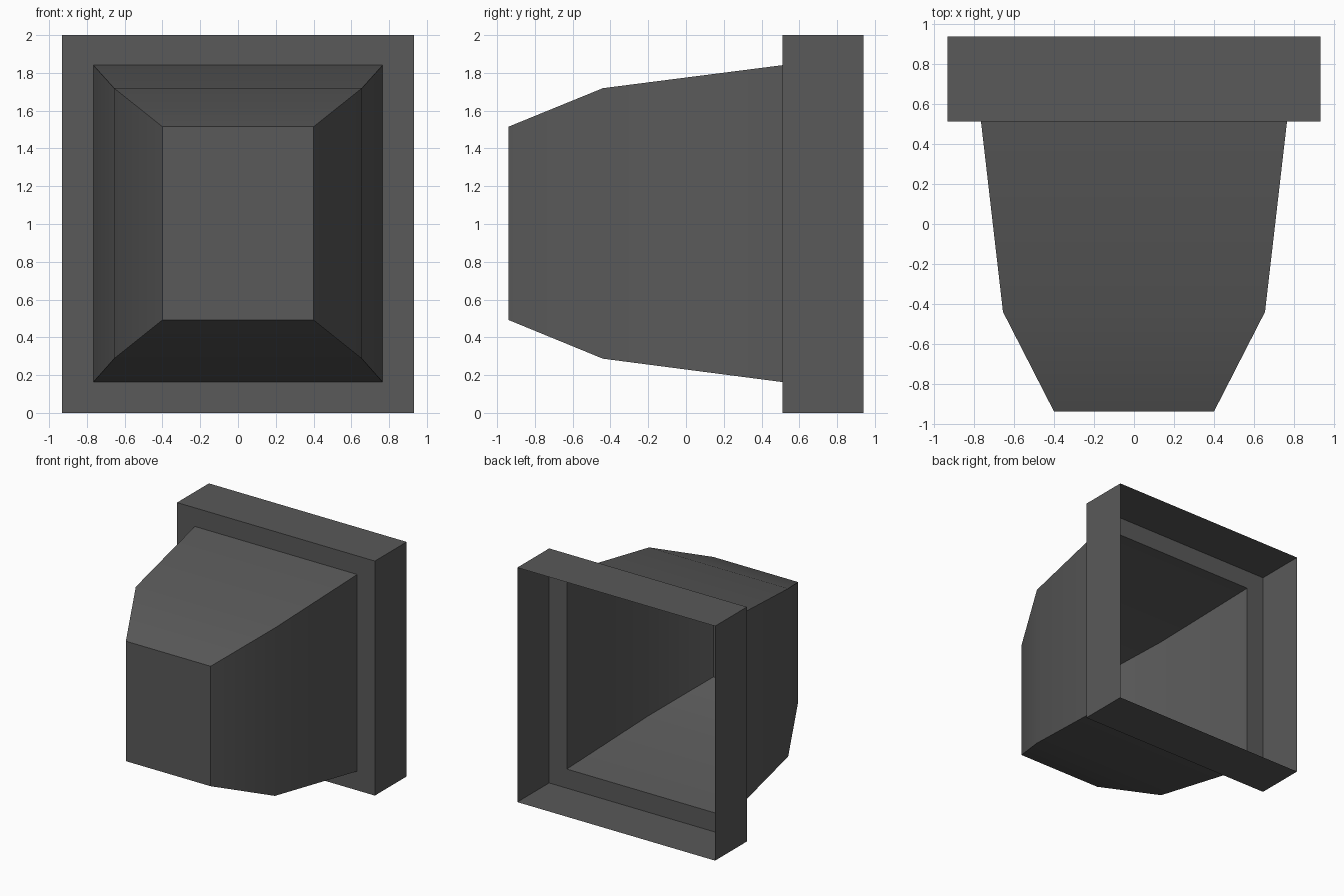
import bpy, bmesh, math

if "Cube" in bpy.data.objects:
    bpy.data.objects.remove(bpy.data.objects["Cube"])

# one flat dark grey
grey = bpy.data.materials.new("dark_grey")
grey.diffuse_color = (0.1, 0.1, 0.1, 1)
grey.use_nodes = True
grey.node_tree.nodes["Principled BSDF"].inputs["Base Color"].default_value = grey.diffuse_color


def loft(name, sections, cap_end=False):
    """Open shell through rectangles (y, half width, bottom z, top z), back to front."""
    bm = bmesh.new()
    rings = [[bm.verts.new(p) for p in ((-w, y, lo), (w, y, lo), (w, y, hi), (-w, y, hi))]
             for y, w, lo, hi in sections]
    for a, b in zip(rings, rings[1:]):
        for i in range(4):
            j = (i + 1) % 4
            bm.faces.new((a[i], a[j], b[j], b[i]))
    if cap_end:
        bm.faces.new(rings[-1])
    bmesh.ops.recalc_face_normals(bm, faces=bm.faces)
    # make the shell face outward: the side walls must point away from x = 0
    if sum(f.normal.x * f.calc_center_median().x for f in bm.faces) < 0:
        bmesh.ops.reverse_faces(bm, faces=bm.faces)
    mesh = bpy.data.meshes.new(name)
    bm.to_mesh(mesh)
    bm.free()
    mesh.materials.append(grey)
    obj = bpy.data.objects.new(name, mesh)
    bpy.context.collection.objects.link(obj)
    bpy.ops.object.select_all(action='DESELECT')
    obj.select_set(True)
    bpy.context.view_layer.objects.active = obj
    bpy.ops.object.shade_smooth_by_angle(angle=math.radians(30))
    return obj


# square flange, open at the back, with its front ledge
loft("flange", [(0.94, 0.933, 0.0, 2.0), (0.512, 0.933, 0.0, 2.0), (0.512, 0.766, 0.163, 1.841)])

# hollow tapered body with a closed front
loft("tapered_body", [(0.512, 0.766, 0.163, 1.841), (-0.44, 0.656, 0.287, 1.719),
                      (-0.94, 0.4, 0.492, 1.515)], cap_end=True)
